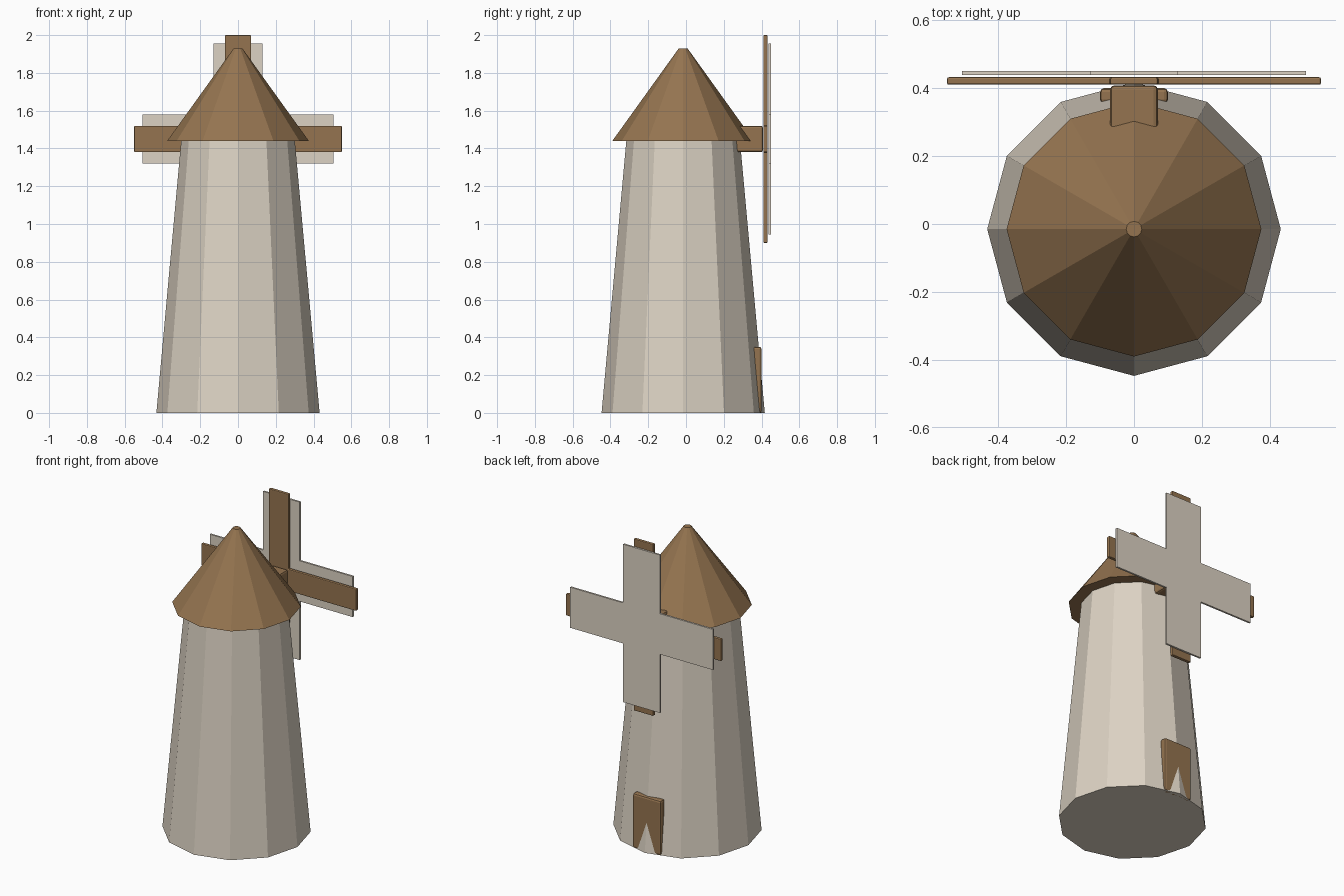
import bpy, bmesh
from mathutils import Matrix

old = bpy.data.objects.get("Cube")
if old:
    bpy.data.objects.remove(old, do_unlink=True)

AXIS_Y = -0.015   # tower axis
HUB_Z = 1.45      # height of the sail centre


def make_material(name, rgb):
    mat = bpy.data.materials.new(name)
    mat.use_nodes = True
    colour = (*rgb, 1)
    mat.diffuse_color = colour
    bsdf = mat.node_tree.nodes["Principled BSDF"]
    bsdf.inputs["Base Color"].default_value = colour
    bsdf.inputs["Roughness"].default_value = 0.9
    return mat


cream = make_material("cream plaster", (0.72, 0.65, 0.55))
wood = make_material("brown wood", (0.30, 0.175, 0.08))


def add_object(name, bm, mat, bevel=0):
    bmesh.ops.recalc_face_normals(bm, faces=bm.faces)
    mesh = bpy.data.meshes.new(name)
    bm.to_mesh(mesh)
    bm.free()
    mesh.materials.append(mat)
    obj = bpy.data.objects.new(name, mesh)
    bpy.context.collection.objects.link(obj)
    if bevel:
        mod = obj.modifiers.new("Bevel", "BEVEL")
        mod.width = bevel
        mod.segments = 2
    return obj


def tapered(name, r_low, r_high, z_low, z_high, mat):
    """Twelve-sided frustum with corners on the x and y axes."""
    bm = bmesh.new()
    place = Matrix.Translation((0, AXIS_Y, (z_low + z_high) / 2))
    bmesh.ops.create_cone(bm, cap_ends=True, segments=12, radius1=r_low,
                          radius2=r_high, depth=z_high - z_low, matrix=place)
    return add_object(name, bm, mat)


def box(name, low, high, mat, bevel):
    bm = bmesh.new()
    bmesh.ops.create_cube(bm, size=1)
    for v in bm.verts:
        v.co = [b if c > 0 else a for a, b, c in zip(low, high, v.co)]
    return add_object(name, bm, mat, bevel)


def cross(name, reach, half, y_low, y_high, mat, bevel=0):
    """Upright four-armed plate around the hub."""
    bm = bmesh.new()
    quarter = [(half, half), (half, reach), (-half, reach)]
    points = []
    for _ in range(4):
        points += quarter
        quarter = [(-z, x) for x, z in quarter]
    face = bm.faces.new([bm.verts.new((x, y_low, HUB_Z + z)) for x, z in points])
    out = bmesh.ops.extrude_face_region(bm, geom=[face])["geom"]
    moved = [g for g in out if isinstance(g, bmesh.types.BMVert)]
    bmesh.ops.translate(bm, verts=moved, vec=(0, y_high - y_low, 0))
    return add_object(name, bm, mat, bevel)


# Tower and roof
tapered("tower", 0.432, 0.30, 0, 1.45, cream)
tapered("roof", 0.375, 0.023, 1.44, 1.93, wood)

# Door, with the tower corner showing through at its foot
box("door", (-0.10, 0.355, 0), (0.10, 0.40, 0.35), wood, 0.012)

# Axle and sails
box("axle", (-0.07, 0.22, 1.38), (0.07, 0.408, 1.52), wood, 0.012)
cross("sail_frame", 0.55, 0.07, 0.41, 0.432, wood, 0.005)
cross("sail_cloth", 0.506, 0.13, 0.438, 0.45, cream)
